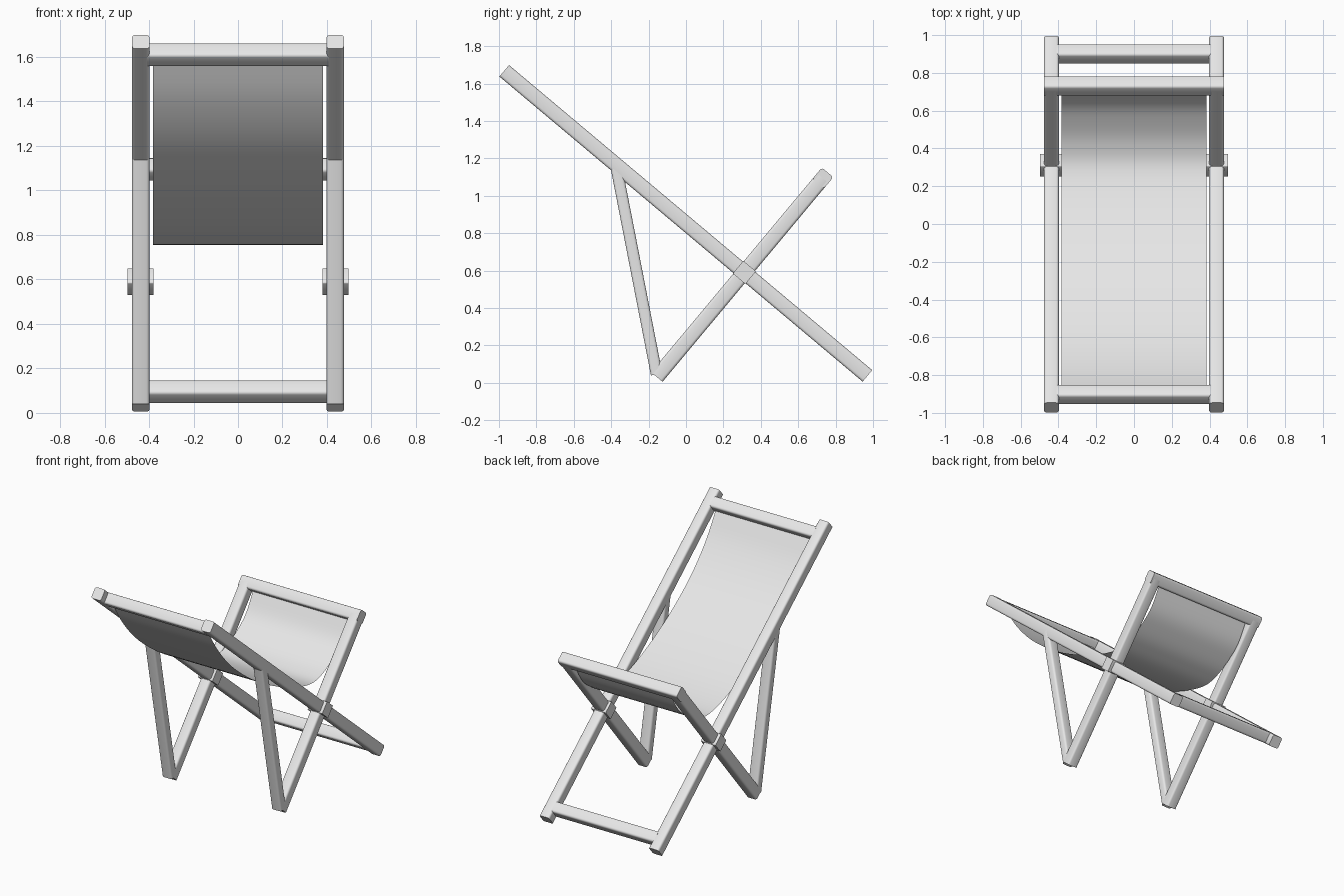
import bpy
import bmesh
import math
from mathutils import Matrix, Vector

if "Cube" in bpy.data.objects:
    bpy.data.objects.remove(bpy.data.objects["Cube"], do_unlink=True)

GREY = (0.8, 0.8, 0.8, 1.0)
grey = bpy.data.materials.new("pale_grey")
grey.use_nodes = True
grey.diffuse_color = GREY
grey.node_tree.nodes["Principled BSDF"].inputs["Base Color"].default_value = GREY

RAIL_X = 0.437      # centre of the side rails
THICK = 0.08        # timber size


def finish(name, bm):
    mesh = bpy.data.meshes.new(name)
    bm.to_mesh(mesh)
    bm.free()
    mesh.materials.append(grey)
    obj = bpy.data.objects.new(name, mesh)
    bpy.context.collection.objects.link(obj)
    bpy.ops.object.select_all(action="DESELECT")
    obj.select_set(True)
    bpy.context.view_layer.objects.active = obj
    bpy.ops.object.shade_smooth_by_angle(angle=math.radians(40))
    return obj


def timber(name, start, end, width, depth, side, rounding=0.014):
    """Square bar from start to end, rounded along its length only."""
    start, end, side = Vector(start), Vector(end), Vector(side).normalized()
    along = (end - start).normalized()
    other = along.cross(side)
    bm = bmesh.new()
    bmesh.ops.create_cube(bm, size=1)
    bmesh.ops.scale(bm, vec=(width, depth, (end - start).length), verts=bm.verts)
    long_edges = [e for e in bm.edges
                  if abs(e.verts[0].co.z - e.verts[1].co.z) > 0.5 * (end - start).length]
    bmesh.ops.bevel(bm, geom=long_edges, offset=rounding, segments=3,
                    profile=0.5, affect="EDGES")
    turn = Matrix((side, other, along)).transposed().to_4x4()
    bmesh.ops.transform(bm, matrix=Matrix.Translation((start + end) / 2) @ turn,
                        verts=bm.verts)
    bmesh.ops.recalc_face_normals(bm, faces=bm.faces)
    return finish(name, bm)


# Frame lines in the side plane (y, z)
back_top, back_foot = Vector((-0.972, 1.668)), Vector((0.970, 0.037))
seat_foot, seat_top = Vector((-0.156, 0.031)), Vector((0.757, 1.125))
slope = (back_foot - back_top).normalized()
rise = (seat_top - seat_foot).normalized()
seat_bar = seat_top - rise * THICK / 2

# Side rails, props and pivots, mirrored left and right
for label, sign in (("left", 1), ("right", -1)):
    x = sign * RAIL_X
    for part, a, b, depth in (
            ("back_rail", back_top, back_foot, THICK),
            ("seat_rail", seat_foot, seat_bar, THICK),
            ("prop_leg", Vector((-0.157, 0.045)), Vector((-0.372, 1.15)), 0.062)):
        timber(f"{label}_{part}", (x, *a), (x, *b), 0.078, depth, (1, 0, 0))
    timber(f"{label}_pivot_block", (sign * 0.38, 0.312, 0.59),
           (sign * 0.497, 0.312, 0.59), 0.088, 0.088, (0, *slope), 0.006)

# Crossbars
for name, centre, half, direction in (
        ("top_crossbar", back_top + slope * 0.09, 0.41, slope),
        ("foot_crossbar", back_foot - slope * 0.09, 0.41, slope),
        ("seat_crossbar", seat_bar, 0.476, rise)):
    timber(name, (-half, *centre), (half, *centre), THICK, THICK, (0, *direction))

# Hanging cloth: smooth sagging profile swept across the width
PROFILE = [(-0.90, 1.60), (-0.78, 1.41), (-0.62, 1.23), (-0.42, 1.07),
           (-0.20, 0.935), (0.05, 0.82), (0.28, 0.757), (0.42, 0.78),
           (0.54, 0.845), (0.64, 0.93), (0.73, 1.08)]


def smooth_path(points, steps=5):
    pts = [Vector(p) for p in points]
    pts = [2 * pts[0] - pts[1]] + pts + [2 * pts[-1] - pts[-2]]
    path = []
    for p, q, r, s in zip(pts, pts[1:], pts[2:], pts[3:]):
        for i in range(steps):
            t = i / steps
            path.append(0.5 * (2 * q + (r - p) * t + (2 * p - 5 * q + 4 * r - s) * t**2
                               + (3 * q - p - 3 * r + s) * t**3))
    return path + [pts[-2]]


bm = bmesh.new()
rows = [[bm.verts.new((x, *p)) for x in (-0.383, 0.383)] for p in smooth_path(PROFILE)]
for (a, b), (c, d) in zip(rows, rows[1:]):
    bm.faces.new((a, b, d, c))
finish("cloth_seat", bm)
